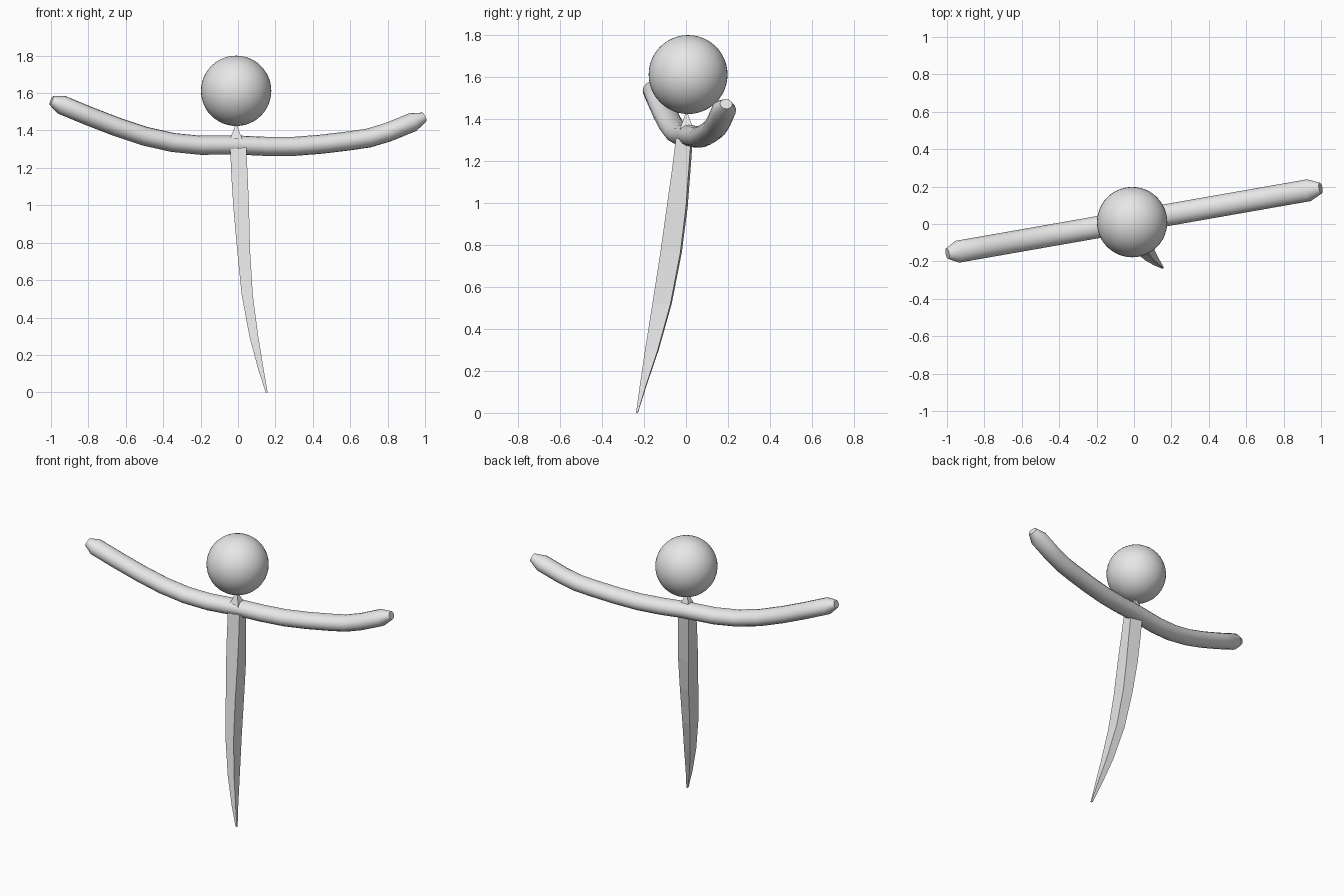
import bpy, bmesh, math
from mathutils import Vector

cube = bpy.data.objects.get("Cube")
if cube:
    bpy.data.objects.remove(cube, do_unlink=True)

grey = bpy.data.materials.new("plain grey")
grey.use_nodes = True
grey.diffuse_color = (0.8, 0.8, 0.8, 1)
grey.node_tree.nodes["Principled BSDF"].inputs["Base Color"].default_value = (0.8, 0.8, 0.8, 1)


def loft(name, rings, smooth_angle=None):
    """Skin a list of equal-length point rings and cap both ends."""
    bm = bmesh.new()
    loops = [[bm.verts.new(p) for p in ring] for ring in rings]
    n = len(loops[0])
    for a, b in zip(loops, loops[1:]):
        for i in range(n):
            j = (i + 1) % n
            bm.faces.new((a[i], a[j], b[j], b[i]))
    bm.faces.new(loops[0])
    bm.faces.new(loops[-1])
    bmesh.ops.recalc_face_normals(bm, faces=bm.faces)
    mesh = bpy.data.meshes.new(name)
    bm.to_mesh(mesh)
    bm.free()
    obj = bpy.data.objects.new(name, mesh)
    bpy.context.collection.objects.link(obj)
    finish(obj, smooth_angle)


def finish(obj, smooth_angle):
    obj.data.materials.append(grey)
    bpy.ops.object.select_all(action='DESELECT')
    obj.select_set(True)
    bpy.context.view_layer.objects.active = obj
    if smooth_angle:
        bpy.ops.object.shade_smooth_by_angle(angle=math.radians(smooth_angle))


# Round pommel
bpy.ops.mesh.primitive_uv_sphere_add(segments=48, ring_count=24, radius=0.188,
                                     location=(-0.01, 0.01, 1.612))
pommel = bpy.context.object
pommel.name = "pommel"
finish(pommel, 40)

# Curved crossguard: centre x, z and radius scale; it runs diagonally in y
path = [(-0.998, 1.56, 0.5), (-0.945, 1.538, 1), (-0.8, 1.478, 1), (-0.65, 1.42, 1),
        (-0.5, 1.37, 1), (-0.35, 1.336, 1), (-0.2, 1.321, 1), (0, 1.322, 1),
        (0.15, 1.315, 1), (0.3, 1.315, 1), (0.45, 1.327, 1), (0.6, 1.345, 1),
        (0.7, 1.36, 1), (0.8, 1.39, 1), (0.935, 1.445, 1), (0.998, 1.472, 0.5)]
centres = [Vector((x, 0.017 + 0.175 * x, z)) for x, z, s in path]
rings = []
for i, (x, z, s) in enumerate(path):
    tangent = (centres[min(i + 1, len(path) - 1)] - centres[max(i - 1, 0)]).normalized()
    side = Vector((0, 0, 1)).cross(tangent).normalized()
    up = tangent.cross(side)
    ring = []
    for k in range(16):
        a = math.tau * k / 16
        ring.append(centres[i] + s * (0.059 * math.cos(a) * side + 0.051 * math.sin(a) * up))
    rings.append(ring)
loft("crossguard", rings, 35)

# Four-sided neck between guard and pommel
loft("neck", [[(-0.01 + sx * r, 0.003 + sy * r, z) for sx, sy in ((-1, -1), (1, -1), (1, 1), (-1, 1))]
              for z, r in ((1.30, 0.04), (1.36, 0.03), (1.43, 0.004))])

# Curved tapering blade: z, left and right x, front and back y
blade = [(1.30, -0.042, 0.044, -0.048, 0.032), (1.15, -0.035, 0.052, -0.068, 0.021),
         (0.98, -0.024, 0.059, -0.092, 0.008), (0.765, -0.005, 0.064, -0.122, -0.02),
         (0.52, 0.02, 0.079, -0.16, -0.068), (0.30, 0.061, 0.108, -0.195, -0.13),
         (0.13, 0.106, 0.136, -0.22, -0.188), (0.0, 0.148, 0.158, -0.238, -0.229)]
loft("blade", [[(x0, y0, z), (x1, y0, z + 0.01 * (z > 1.2)),
                (x1, y1 - 0.1 * (x1 - x0), z), (x0, y1, z)]
               for z, x0, x1, y0, y1 in blade])
